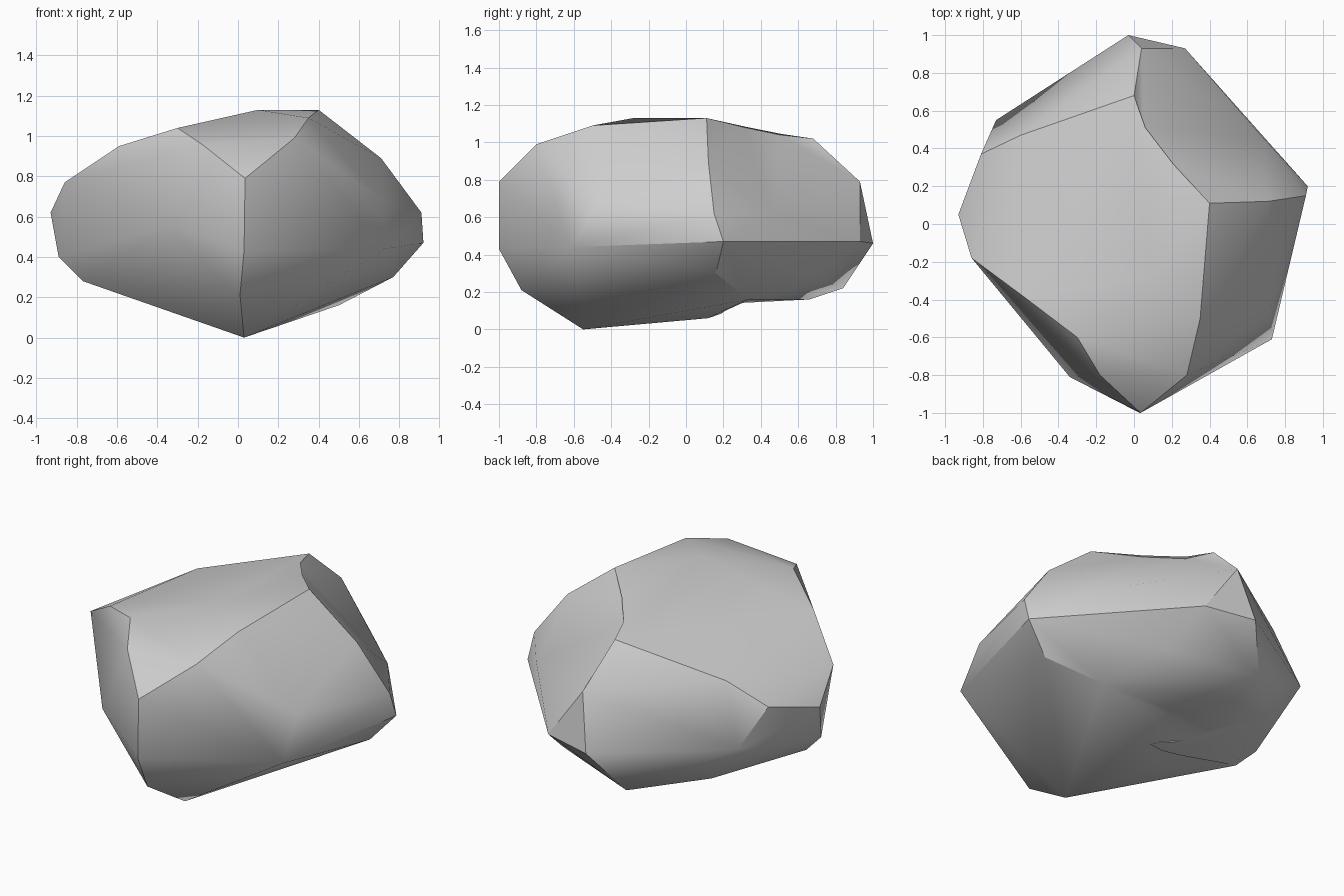
import bpy, bmesh, math
from mathutils import Vector

if "Cube" in bpy.data.objects:
    bpy.data.objects.remove(bpy.data.objects["Cube"])


def hull_object(name, points):
    """Convex stone block around the given corners."""
    bm = bmesh.new()
    for p in points:
        bm.verts.new(p)
    res = bmesh.ops.convex_hull(bm, input=bm.verts)
    inner = {v for v in res["geom_interior"] + res["geom_unused"]
             if isinstance(v, bmesh.types.BMVert)}
    bmesh.ops.delete(bm, geom=list(inner), context='VERTS')
    bmesh.ops.recalc_face_normals(bm, faces=bm.faces)
    mesh = bpy.data.meshes.new(name)
    bm.to_mesh(mesh)
    bm.free()
    obj = bpy.data.objects.new(name, mesh)
    bpy.context.collection.objects.link(obj)
    return obj


def dent(obj, points, outward):
    """Carve a shallow hollow whose floor passes through the points."""
    pts = [Vector(p) for p in points]
    cutter = hull_object("dent_cutter", pts + [p + Vector(outward) for p in pts])
    cutter.hide_render = True
    mod = obj.modifiers.new("dent", 'BOOLEAN')
    mod.operation, mod.solver, mod.object = 'DIFFERENCE', 'EXACT', cutter
    bpy.context.view_layer.objects.active = obj
    bpy.ops.object.modifier_apply(modifier=mod.name)
    bpy.data.objects.remove(cutter)


# Corner points of the boulder, grouped by ridge
front_ridge = [(.035, -1, .79), (.03, -1, .43), (.01, -.88, .21), (.03, -.55, 0)]
top_rim = [(.28, -.8, .99), (.35, -.5, 1.09), (.1, -.28, 1.13), (.4, .11, 1.13),
           (0, .68, 1.02), (-.35, .56, .9), (-.6, .47, .85), (-.81, .37, .71),
           (-.86, -.18, .77), (-.59, -.38, .95), (-.3, -.6, 1.04), (-.18, -.8, .96)]
right_side = [(.71, .12, .89), (.91, .15, .62), (.92, .2, .47), (.73, -.61, .44),
              (.72, -.46, .68), (.77, .16, .3), (.68, .46, .62), (.5, .33, .16)]
back_side = [(.04, .93, .79), (.27, .93, .47), (-.03, 1, .46), (.35, .68, .28),
             (-.19, .84, .22), (-.16, .66, .16)]
left_side = [(-.93, .05, .62), (-.89, -.02, .4), (-.77, -.05, .28), (-.73, .55, .5),
             (-.52, .5, .25), (-.34, -.81, .56)]
underside = [(-.1, -.22, .02), (0, .12, .06)]

# Boulder body
boulder = hull_object("boulder", front_ridge + top_rim + right_side + back_side
                      + left_side + underside)

# Dished face at the upper back right
dent(boulder, [(.4, .11, 1.13), (.2, .31, 1.08), (.05, .5, 1.04), (0, .68, 1.02),
               (.71, .12, .89), (.68, .46, .62), (.04, .93, .79)], (.3, .3, .15))
# Hollows on the underside
dent(boulder, [(0, .12, .06), (.5, .33, .16), (-.16, .66, .16), (-.05, .36, .15),
               (-.33, .3, .14)], (0, 0, -.3))
dent(boulder, [(.03, -.55, 0), (-.1, -.22, .02), (0, .12, .06), (-.33, -.15, .14),
               (-.77, -.05, .28)], (0, 0, -.3))

# Tidy the seams
bm = bmesh.new()
bm.from_mesh(boulder.data)
bmesh.ops.remove_doubles(bm, verts=bm.verts, dist=.004)
bmesh.ops.recalc_face_normals(bm, faces=bm.faces)
bm.to_mesh(boulder.data)
bm.free()

# Stone grey
grey = bpy.data.materials.new("stone_grey")
grey.diffuse_color = (.62, .62, .62, 1)
grey.use_nodes = True
grey.node_tree.nodes["Principled BSDF"].inputs["Base Color"].default_value = grey.diffuse_color
boulder.data.materials.clear()
boulder.data.materials.append(grey)

# Soft faces with crisp ridges
bpy.context.view_layer.objects.active = boulder
boulder.select_set(True)
bpy.ops.object.shade_smooth_by_angle(angle=math.radians(30))
